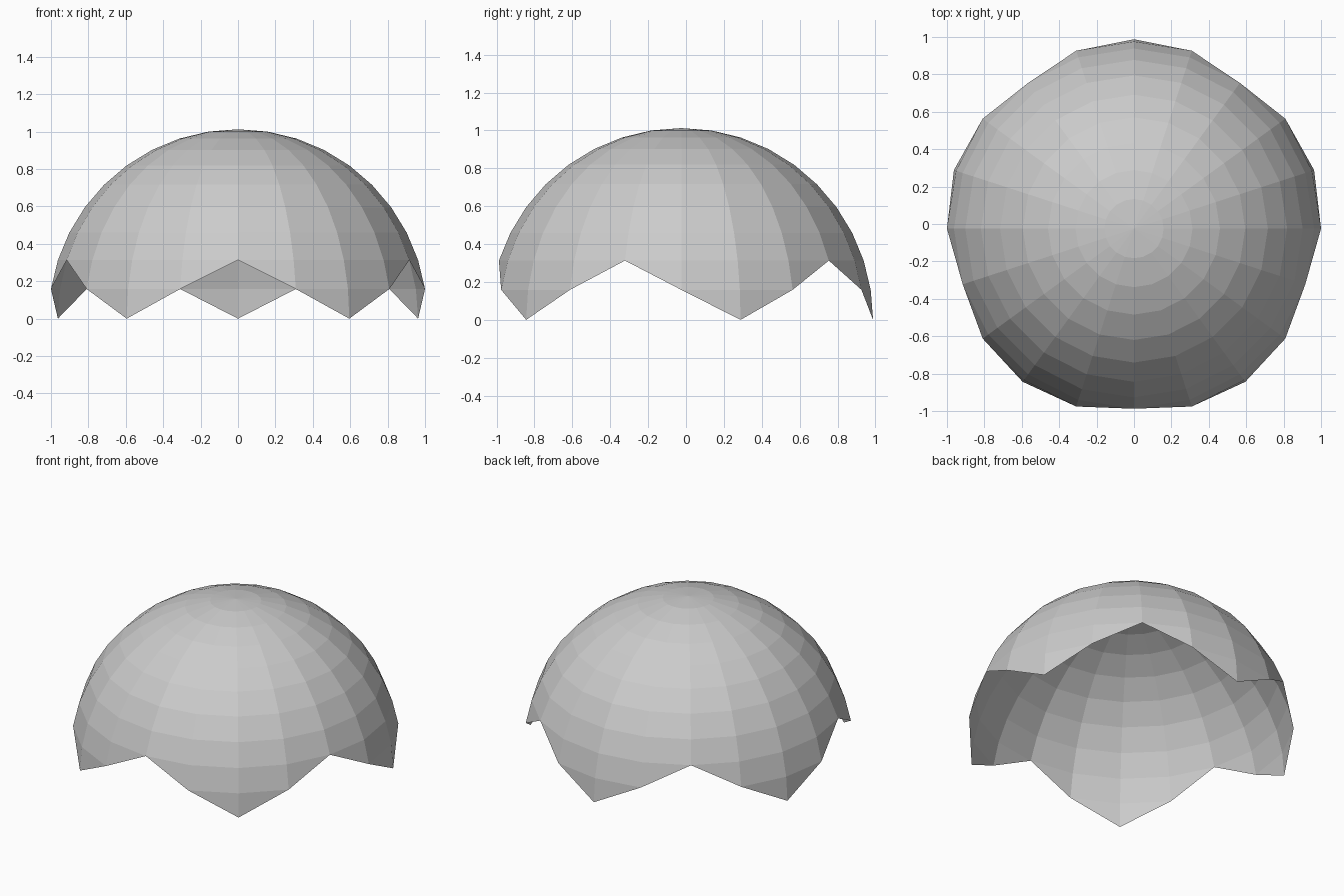
import bpy, bmesh
from math import sin, cos, pi

if "Cube" in bpy.data.objects:
    bpy.data.objects.remove(bpy.data.objects["Cube"])

SEG, RINGS = 20, 10            # 18 degree segments, 9 degree rings up to the pole
R = 1 / cos(pi / 20)           # widest visible ring has radius 1
Y_OFF = -R * (1 - cos(pi / 10)) / 2

bm = bmesh.new()
grid = {}


def vert(seg, ring):
    key = (seg % SEG, ring)
    if ring == RINGS:
        key = (0, ring)        # single pole vertex
    if key not in grid:
        a, e = key[0] * 2 * pi / SEG, ring * pi / (2 * RINGS)
        grid[key] = bm.verts.new((R * cos(e) * cos(a), R * cos(e) * sin(a) + Y_OFF, R * sin(e)))
    return grid[key]


def rim(seg):
    """Lowest ring on a meridian: five points (0) with notches (2) between."""
    d = (seg - 5) % 4
    return min(d, 4 - d)


# dome panels, with triangles along the zigzag rim
for s in range(SEG):
    for r in range(RINGS):
        corners = [(s, r), (s + 1, r), (s + 1, r + 1), (s, r + 1)]
        loop = []
        for c in corners:
            if c[1] >= rim(c[0]):
                v = vert(*c)
                if v not in loop:
                    loop.append(v)
        if len(loop) >= 3:
            bm.faces.new(loop)

mesh = bpy.data.meshes.new("dome_shell")
bm.to_mesh(mesh)
bm.free()
bpy.context.collection.objects.link(bpy.data.objects.new("dome_shell", mesh))
